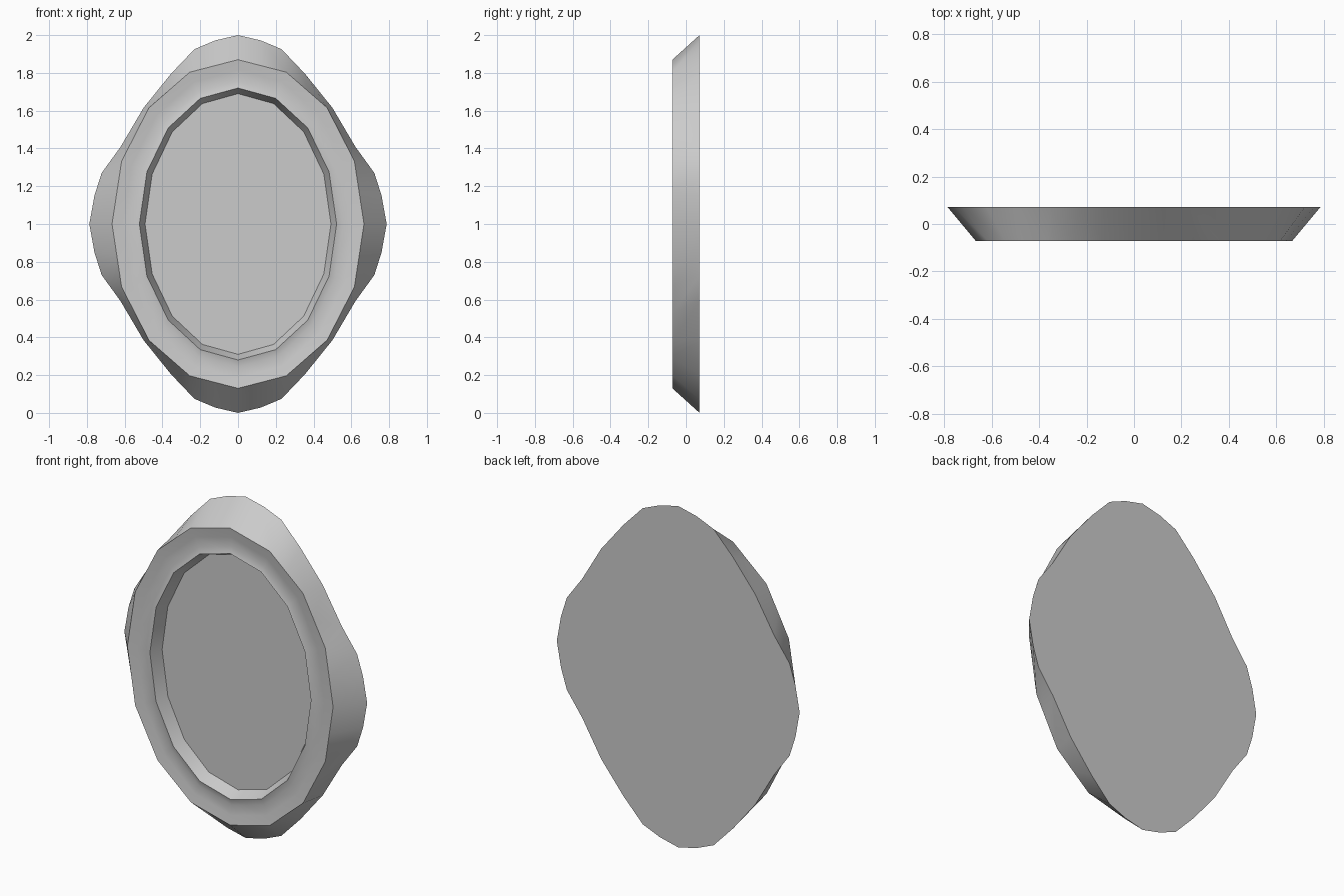
import bpy, bmesh, math

cube = bpy.data.objects.get("Cube")
if cube:
    bpy.data.objects.remove(cube, do_unlink=True)

grey = bpy.data.materials.new("plain grey")
grey.use_nodes = True
colour = (0.6, 0.6, 0.6, 1)
grey.diffuse_color = colour
grey.node_tree.nodes["Principled BSDF"].inputs["Base Color"].default_value = colour

SIDES = 16
FRONT, BACK = -0.072, 0.072


def oval(a, b, y):
    """Faceted oval whose edge midpoints are kept as extra points."""
    corners = [(a * math.sin(t), b * math.cos(t))
               for t in (2 * math.pi * i / SIDES for i in range(SIDES))]
    points = []
    for i, (x, z) in enumerate(corners):
        nx, nz = corners[(i + 1) % SIDES]
        points += [(x, y, 1 + z), ((x + nx) / 2, y, 1 + (z + nz) / 2)]
    return points


def scalloped(y):
    """Wavy outer outline, one quarter mirrored to all four."""
    quarter = [(0, 1), (.12, .972), (.23, .926), (.355, .795), (.5, .615),
               (.622, .408), (.722, .27), (.76, .15), (.787, 0)]
    half = quarter + [(x, -z) for x, z in quarter[-2::-1]]
    full = half + [(-x, z) for x, z in half[-2:0:-1]]
    return [(x, y, 1 + z) for x, z in full]


def add_rings(name, outlines, cap_first=False, cap_last=False):
    """Loft closed outlines into a surface with optional flat caps."""
    bm = bmesh.new()
    rings = [[bm.verts.new(p) for p in outline] for outline in outlines]
    for outer, inner in zip(rings, rings[1:]):
        n = len(outer)
        for i in range(n):
            j = (i + 1) % n
            bm.faces.new((outer[i], outer[j], inner[j], inner[i]))
    if cap_first:
        bm.faces.new(rings[0][::-1])
    if cap_last:
        bm.faces.new(rings[-1])
    bmesh.ops.recalc_face_normals(bm, faces=bm.faces)
    mesh = bpy.data.meshes.new(name)
    bm.to_mesh(mesh)
    bm.free()
    mesh.materials.append(grey)
    obj = bpy.data.objects.new(name, mesh)
    bpy.context.collection.objects.link(obj)
    bpy.ops.object.select_all(action='DESELECT')
    obj.select_set(True)
    bpy.context.view_layer.objects.active = obj
    bpy.ops.object.shade_smooth_by_angle(angle=math.radians(38))
    return obj


# Flat back, flared side, dished rim with a raised inner lip, sunken panel
add_rings("oval_frame", [
    scalloped(BACK),
    oval(.667, .87, FRONT),
    oval(.61, .815, FRONT + .008),
    oval(.555, .757, FRONT + .014),
    oval(.522, .72, FRONT + .002),
    oval(.492, .69, 0),
], cap_first=True, cap_last=True)
